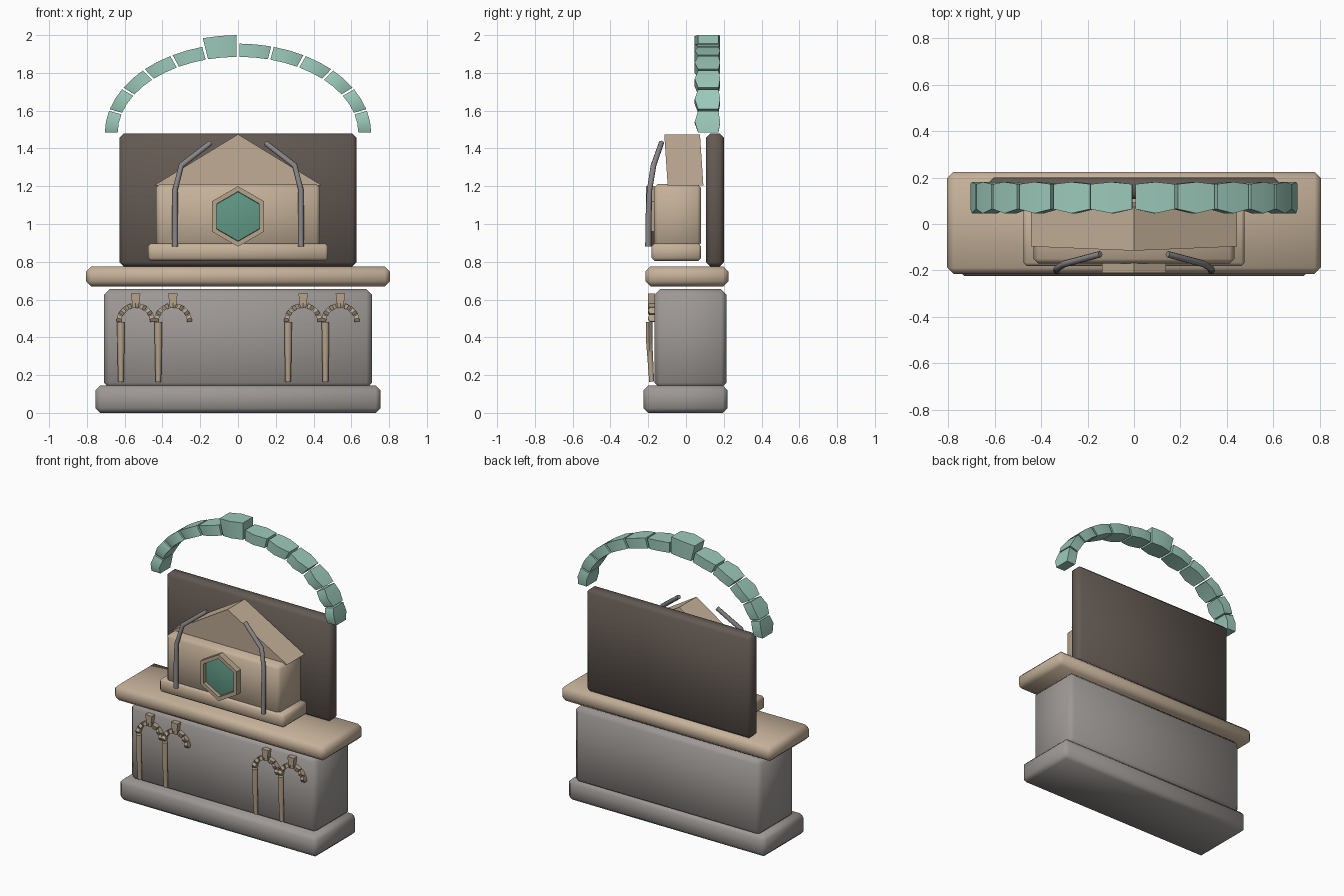
import bpy, bmesh, math
from mathutils import Vector

if "Cube" in bpy.data.objects:
    bpy.data.objects.remove(bpy.data.objects["Cube"])


def material(name, r, g, b):
    m = bpy.data.materials.new(name)
    m.use_nodes = True
    m.diffuse_color = (r, g, b, 1)
    m.node_tree.nodes["Principled BSDF"].inputs["Base Color"].default_value = (r, g, b, 1)
    return m


TAN = material("sandstone", 0.56, 0.44, 0.32)
TRIM = material("dark_sandstone", 0.47, 0.37, 0.26)
GREY = material("grey_stone", 0.34, 0.315, 0.30)
BROWN = material("dark_brown", 0.125, 0.10, 0.085)
TEAL = material("pale_teal", 0.33, 0.58, 0.49)
GEM = material("green_gem", 0.12, 0.32, 0.24)
METAL = material("grey_metal", 0.25, 0.24, 0.245)


def finish(name, bm, mat, angle=60):
    bmesh.ops.recalc_face_normals(bm, faces=bm.faces)
    mesh = bpy.data.meshes.new(name)
    bm.to_mesh(mesh)
    bm.free()
    mesh.materials.append(mat)
    obj = bpy.data.objects.new(name, mesh)
    bpy.context.collection.objects.link(obj)
    bpy.ops.object.select_all(action='DESELECT')
    obj.select_set(True)
    bpy.context.view_layer.objects.active = obj
    bpy.ops.object.shade_smooth_by_angle(angle=math.radians(angle))
    return obj


def box(name, mat, half_x, y0, y1, z0, z1, bevel):
    bm = bmesh.new()
    bmesh.ops.create_cube(bm, size=1)
    for v in bm.verts:
        v.co = (v.co.x * 2 * half_x, (y0 + y1) / 2 + v.co.y * (y1 - y0),
                (z0 + z1) / 2 + v.co.z * (z1 - z0))
    bmesh.ops.bevel(bm, geom=bm.edges[:], offset=bevel, segments=1, affect='EDGES')
    return finish(name, bm, mat)


def loft(bm, rings):
    """Skin a series of equal rings and cap both ends."""
    loops = [[bm.verts.new(p) for p in ring] for ring in rings]
    n = len(loops[0])
    for a, b in zip(loops, loops[1:]):
        for i in range(n):
            bm.faces.new((a[i], a[(i + 1) % n], b[(i + 1) % n], b[i]))
    bm.faces.new(loops[0])
    bm.faces.new(loops[-1])


def rod(bm, path, radii, sides=8):
    """Tube along a path that keeps its rings in the bisecting planes."""
    pts = [Vector(p) for p in path]
    rings = []
    for i, p in enumerate(pts):
        d = (pts[min(i + 1, len(pts) - 1)] - pts[max(i - 1, 0)]).normalized()
        u = d.cross(Vector((0, 1, 0))).normalized()
        w = d.cross(u)
        rings.append([p + radii[i] * (u * math.cos(a) + w * math.sin(a))
                      for a in (math.tau * k / sides for k in range(sides))])
    loft(bm, rings)


def voussoir(bm, cx, cz, inner, outer, a0, a1, y0, y1, bulge):
    """Arch stone with a bulging middle section."""
    rings = []
    for k in range(3):
        a = a0 + (a1 - a0) * k / 2
        b = bulge if k == 1 else 0
        c, s = math.cos(a), math.sin(a)
        rings.append([(cx + r[0] * c, y, cz + r[1] * s)
                      for r, y in ((inner, y0 - b), (outer, y0 - b),
                                   (outer, y1 + b / 2), (inner, y1 + b / 2))])
    loft(bm, rings)


# Pedestal, shelf and back board
box("plinth", GREY, 0.755, -0.225, 0.22, 0, 0.145, 0.025)
box("pedestal_body", GREY, 0.71, -0.168, 0.215, 0.13, 0.655, 0.03)
box("shelf_slab", TAN, 0.805, -0.215, 0.225, 0.67, 0.775, 0.027)
box("back_board", BROWN, 0.627, 0.107, 0.2, 0.775, 1.48, 0.022)

# Shrine
box("shrine_base", TAN, 0.477, -0.182, 0.08, 0.805, 0.897, 0.015)
box("shrine_body", TAN, 0.433, -0.17, 0.08, 0.88, 1.212, 0.02)
bm = bmesh.new()
loft(bm, [[(-0.443, y, 1.205), (0.443, y, 1.205), (0, y - 0.018, 1.475)]
          for y in (-0.097, 0.092)])
finish("gable_roof", bm, TAN)

# Hexagonal medallion
bm = bmesh.new()
hexa = lambda r, y: [(r * math.sin(k * math.tau / 6), y, 1.04 + r * math.cos(k * math.tau / 6))
                     for k in range(6)]
loft(bm, [hexa(0.135, -0.165), hexa(0.13, -0.188), hexa(0.07, -0.198)])
finish("medallion_gem", bm, GEM)
bm = bmesh.new()
loops = [[bm.verts.new(p) for p in hexa(r, y)]
         for r, y in ((0.16, -0.168), (0.16, -0.212), (0.132, -0.212), (0.132, -0.168))]
for j in range(4):
    for i in range(6):
        k = (i + 1) % 6
        bm.faces.new((loops[j][i], loops[j][k], loops[(j + 1) % 4][k], loops[(j + 1) % 4][i]))
finish("medallion_frame", bm, TRIM, 30)

# Bent rods beside the medallion
for side, s in (("right", -1), ("left", 1)):
    bm = bmesh.new()
    rod(bm, [(s * 0.333, -0.2, 0.88), (s * 0.333, -0.198, 1.04), (s * 0.333, -0.193, 1.18),
             (s * 0.3, -0.172, 1.31), (s * 0.145, -0.13, 1.43)],
        [0.016, 0.016, 0.014, 0.015, 0.014])
    finish(side + "_rod", bm, METAL)

# Floating arch of twelve stones, one of them a taller keystone
for i in range(12):
    bm = bmesh.new()
    key = i == 6
    outer = (0.75 if key else 0.705, 0.52 if key else 0.475)
    gap = math.radians(0.6)
    voussoir(bm, 0, 1.48, (0.637, 0.405), outer, math.radians(15 * i) + gap,
             math.radians(15 * i + 15) - gap, 0.064, 0.172, 0.018)
    finish("keystone" if key else f"arch_stone_{i + 1}", bm, TEAL)

# Blind arcades on the pedestal front
for side, centers, columns in (("right", (-0.542, -0.345), (-0.62, -0.422)),
                               ("left", (0.345, 0.542), (0.265, 0.463))):
    bm = bmesh.new()
    for cx in centers:
        for i in range(7):
            a = math.pi * i / 7
            voussoir(bm, cx, 0.48, (0.076, 0.076), (0.102, 0.102), a + 0.03,
                     a + math.pi / 7 - 0.03, -0.192, -0.165, 0.01)
        loft(bm, [[(cx + x * w, y, z) for x, y in ((-1, -0.2), (1, -0.2), (1, -0.165), (-1, -0.165))]
                  for z, w in ((0.575, 0.018), (0.632, 0.025))])
    finish(side + "_arcade_arches", bm, TRIM, 40)
    bm = bmesh.new()
    for cx in columns:
        rod(bm, [(cx, -0.182, 0.165), (cx, -0.188, 0.27), (cx, -0.195, 0.38), (cx, -0.195, 0.48)],
            [0.015, 0.017, 0.019, 0.02], 6)
    finish(side + "_arcade_columns", bm, TRIM)
